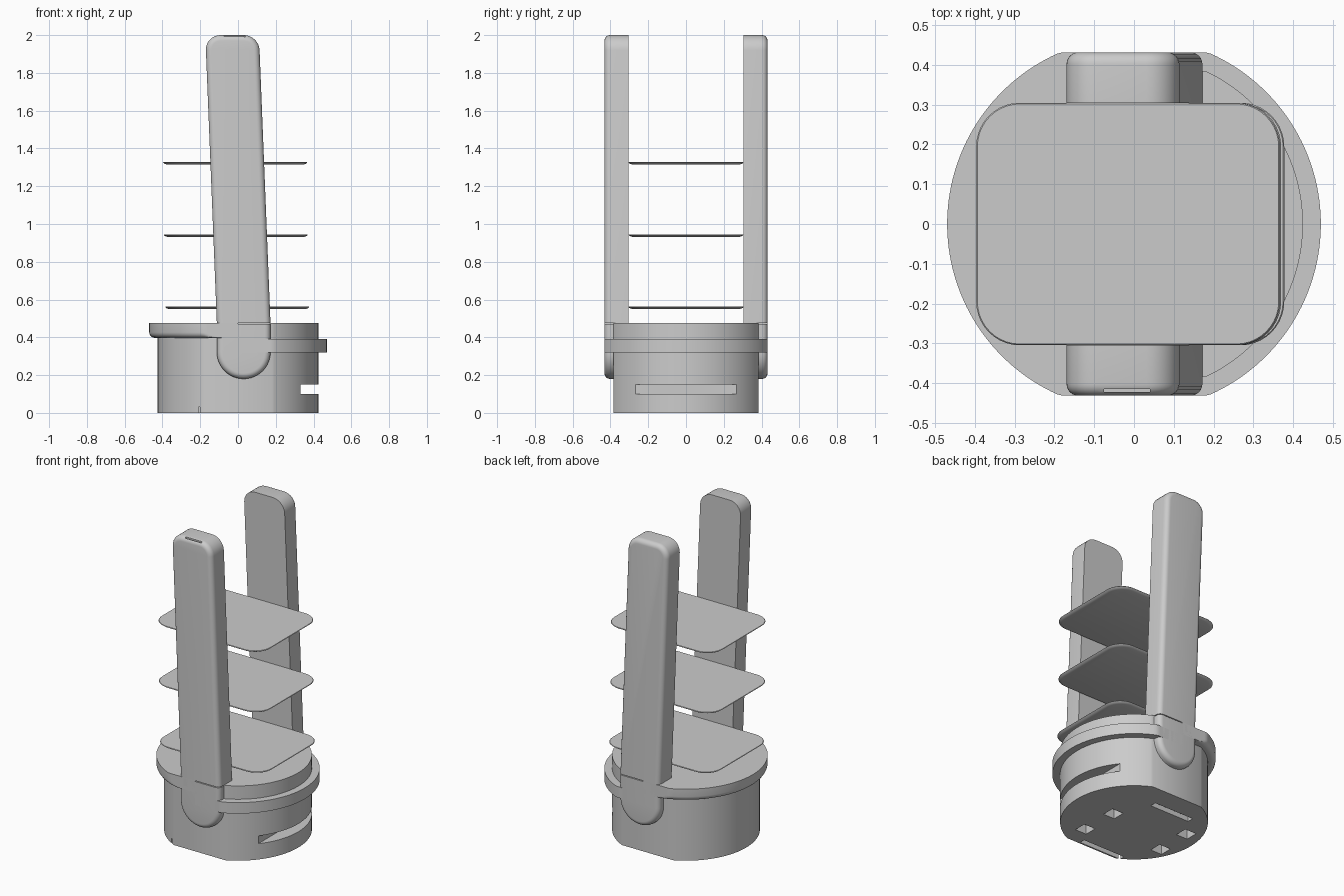
import bpy, bmesh, math

if "Cube" in bpy.data.objects:
    bpy.data.objects.remove(bpy.data.objects["Cube"])

grey = bpy.data.materials.new("plain grey")
grey.diffuse_color = (0.6, 0.6, 0.6, 1)
grey.use_nodes = True
grey.node_tree.nodes["Principled BSDF"].inputs["Base Color"].default_value = grey.diffuse_color


def loft(name, rings, caps=True, closed=True):
    """Skin a list of equal-length 3D outlines."""
    bm = bmesh.new()
    rows = [[bm.verts.new(p) for p in r] for r in rings]
    n = len(rows[0])
    pairs = list(zip(rows, rows[1:])) if caps else list(zip(rows, rows[1:] + rows[:1]))
    for a, b in pairs:
        for i in range(n if closed else n - 1):
            j = (i + 1) % n
            bm.faces.new((a[i], a[j], b[j], b[i]))
    if caps:
        bm.faces.new(rows[0])
        bm.faces.new(rows[-1])
    else:
        bm.faces.new([r[0] for r in rows])
        bm.faces.new([r[-1] for r in rows])
    bmesh.ops.recalc_face_normals(bm, faces=bm.faces)
    me = bpy.data.meshes.new(name)
    bm.to_mesh(me)
    bm.free()
    ob = bpy.data.objects.new(name, me)
    bpy.context.collection.objects.link(ob)
    me.materials.append(grey)
    return ob


def smooth(ob):
    bpy.ops.object.select_all(action='DESELECT')
    ob.select_set(True)
    bpy.context.view_layer.objects.active = ob
    bpy.ops.object.shade_smooth_by_angle(angle=math.radians(35))


def cutter(name, boxes):
    """One hidden object made of separate boxes (x0, x1, y0, y1, z0, z1)."""
    bm = bmesh.new()
    for x0, x1, y0, y1, z0, z1 in boxes:
        vs = bmesh.ops.create_cube(bm, size=1)["verts"]
        for v in vs:
            v.co = (x1 if v.co.x > 0 else x0, y1 if v.co.y > 0 else y0, z1 if v.co.z > 0 else z0)
    me = bpy.data.meshes.new(name)
    bm.to_mesh(me)
    bm.free()
    me.materials.append(grey)
    ob = bpy.data.objects.new(name, me)
    bpy.context.collection.objects.link(ob)
    ob.hide_render = True
    ob.hide_viewport = True
    return ob


def cut(ob, tool):
    m = ob.modifiers.new("cut", 'BOOLEAN')
    m.operation, m.solver, m.object = 'DIFFERENCE', 'EXACT', tool


def flat_circle(r, flat, z, n=64):
    """Circle with its front and back sliced flat."""
    a = math.asin(flat / r)
    right = [-a + 2 * a * i / n for i in range(n + 1)]
    angles = right + [t + math.pi for t in right]
    return [(r * math.cos(t), r * math.sin(t), z) for t in angles]


# Base drum with a side slot and pockets underneath
base = loft("base", [flat_circle(0.425, 0.385, z) for z in (0, 0.475)])
pockets = [(x - 0.04, x + 0.04, y - 0.04, y + 0.04, -0.1, 0.06)
           for x, y in ((0.155, 0), (0.165, -0.24), (-0.317, 0.09), (-0.317, -0.14))]
cut(base, cutter("base_cutter", pockets + [
    (0.33, 0.6, -0.5, 0.5, 0.10, 0.15),
    (-0.21, 0.09, -0.375, -0.34, -0.1, 0.03),
    (-0.23, 0.05, 0.21, 0.25, -0.1, 0.03)]))
smooth(base)


# Half collars: low on the right, high with a rounded underside on the left
def collar(name, side, profile):
    rings = []
    for r, z in profile:
        ring = []
        for i in range(97):
            t = -math.pi / 2 + math.pi * i / 96
            y = max(-0.432, min(0.432, r * math.sin(t)))
            ring.append((side * r * math.cos(t), y, z))
        rings.append(ring)
    smooth(loft(name, rings, caps=False, closed=False))


collar("right_collar", 1, [(0.38, 0.32), (0.47, 0.32), (0.47, 0.39), (0.38, 0.39)])
round_edge = [(0.44 + 0.03 * math.sin(k * math.pi / 10), 0.427 - 0.03 * math.cos(k * math.pi / 10))
              for k in range(6)]
collar("left_collar", -1, [(0.38, 0.397)] + round_edge + [(0.47, 0.475), (0.38, 0.475)])


# Leaning arms and their rounded feet, one pair each side
def arm_outline(y, d):
    w, top, r = 0.142 - d, 2 - d, 0.08 - d
    pts = [(-w, 0.475), (w, 0.475)]
    for cx, start in ((w - r, 0), (r - w, 90)):
        for k in range(9):
            t = math.radians(start + k * 11.25)
            pts.append((cx + r * math.cos(t), top - r + r * math.sin(t)))
    return [(x + 0.03 - 0.04 * (z - 0.475), y, z) for x, z in pts]


def foot_outline(y, d):
    r = 0.142 - d
    pts = [(r, 0.47), (-r, 0.47)]
    pts += [(-r * math.cos(k * math.pi / 24), 0.322 - r * math.sin(k * math.pi / 24)) for k in range(25)]
    return [(x + 0.03, y, z) for x, z in pts]


R = 0.03
edge = [(0.432 - R + R * math.sin(k * math.pi / 12), R - R * math.cos(k * math.pi / 12)) for k in range(7)]
for label, s in (("front", -1), ("back", 1)):
    arm = loft(label + "_arm", [arm_outline(s * y, d) for y, d in [(0.305, 0)] + edge])
    if s < 0:
        cut(arm, cutter("slit_cutter", [(-0.075, 0.04, -0.423, -0.415, 1.975, 2.1)]))
    smooth(arm)
    smooth(loft(label + "_foot", [foot_outline(s * y, d) for y, d in [(0.37, 0)] + edge]))


# Thin rounded trays with tapered undersides
def tray_outline(cx, z, d):
    w, h, r = 0.382 - d, 0.305 - d, 0.11 - d
    pts = []
    for sx, sy, start in ((1, 1, 0), (-1, 1, 90), (-1, -1, 180), (1, -1, 270)):
        for k in range(11):
            t = math.radians(start + 9 * k)
            pts.append((cx + sx * (w - r) + r * math.cos(t), sy * (h - r) + r * math.sin(t), z))
    return pts


for name, cx, z in (("lower_tray", -0.004, 0.56), ("middle_tray", -0.012, 0.942), ("upper_tray", -0.015, 1.325)):
    smooth(loft(name, [tray_outline(cx, z + dz, d)
                       for dz, d in ((-0.01, 0.02), (-0.006, 0.008), (0, 0), (0.003, 0.003))]))
